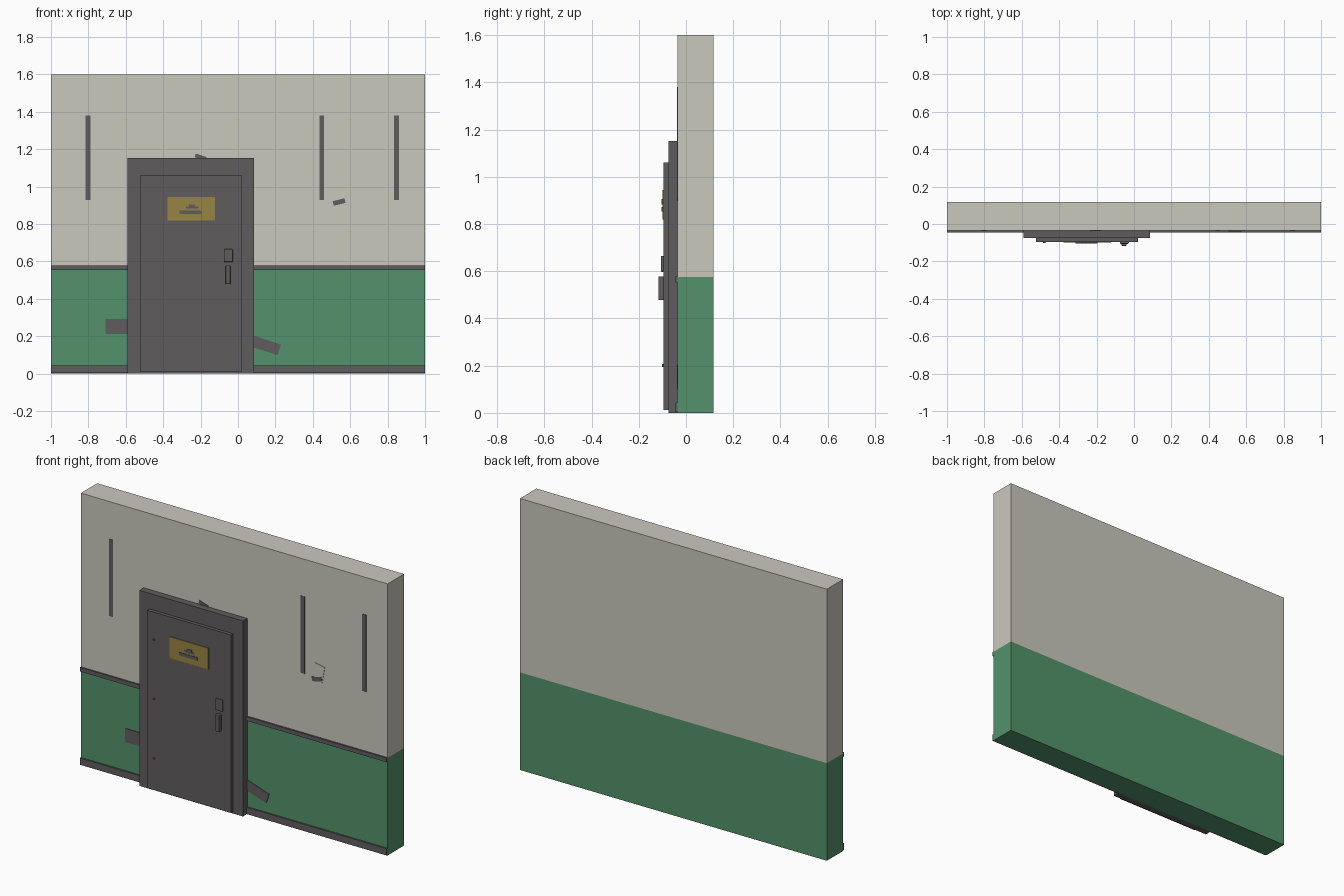
import bpy, math
from mathutils import Matrix

cube = bpy.data.objects.get("Cube")
if cube:
    bpy.data.objects.remove(cube, do_unlink=True)


def material(name, rgb):
    m = bpy.data.materials.new(name)
    m.use_nodes = True
    m.diffuse_color = (*rgb, 1)
    m.node_tree.nodes["Principled BSDF"].inputs["Base Color"].default_value = (*rgb, 1)
    return m


CREAM = material("cream plaster", (0.59, 0.58, 0.51))
GREEN = material("green paint", (0.085, 0.29, 0.145))
GREY = material("dark grey metal", (0.115, 0.108, 0.109))
YELLOW = material("dull yellow", (0.31, 0.235, 0.055))

WALL = -0.035   # front face of the wall
FRAME = -0.075  # front face of the door frame
DOOR = -0.095   # front face of the door leaf


def box(name, mat, x, y, z, tilt=0.0, pitch=0.0, bevel=0.0):
    """Box from (min, max) ranges; tilt turns it in the wall plane, pitch leans it."""
    bpy.ops.mesh.primitive_cube_add(size=1)
    ob = bpy.context.object
    ob.name = name
    size = [b - a for a, b in (x, y, z)]
    ob.data.transform(Matrix.Diagonal((*size, 1)))
    ob.location = [(a + b) / 2 for a, b in (x, y, z)]
    ob.rotation_euler = (math.radians(pitch), math.radians(tilt), 0)
    ob.data.materials.append(mat)
    if bevel:
        mod = ob.modifiers.new("soft edge", "BEVEL")
        mod.width, mod.segments = bevel, 2
    return ob


# Wall in two painted bands, with a rail between them and a skirting
box("lower_wall", GREEN, (-1, 1), (WALL, 0.117), (0, 0.575))
box("upper_wall", CREAM, (-1, 1), (WALL, 0.117), (0.575, 1.6))
for side, span in (("right", (-1, -0.58)), ("left", (0.08, 1))):
    box(side + "_wall_rail", GREY, span, (-0.045, WALL), (0.553, 0.577))
    box(side + "_skirting", GREY, span, (-0.044, WALL), (0.003, 0.043))

# Wall strips
for i, x in enumerate((-0.802, 0.448, 0.848)):
    box(f"wall_strip_{i + 1}", GREY, (x - 0.013, x + 0.013), (-0.038, WALL), (0.927, 1.38))

# Door frame and leaf
box("door_frame", GREY, (-0.59, 0.085), (FRAME, WALL), (0, 1.152))
box("door_leaf", GREY, (-0.525, 0.021), (DOOR, FRAME), (0.012, 1.06))

# Sign plate with plain marks
box("sign_plate", YELLOW, (-0.378, -0.124), (DOOR - 0.005, DOOR), (0.82, 0.945))
box("sign_long_mark", GREY, (-0.313, -0.195), (-0.103, -0.099), (0.854, 0.872))
box("sign_short_mark", GREY, (-0.278, -0.212), (-0.103, -0.099), (0.883, 0.893))
box("sign_top_mark", GREY, (-0.262, -0.23), (-0.103, -0.099), (0.893, 0.905))

# Lock and handle
box("lock_case", GREY, (-0.075, -0.028), (-0.106, DOOR), (0.597, 0.665), bevel=0.004)
box("handle_grip", GREY, (-0.066, -0.041), (-0.117, DOOR), (0.478, 0.578), bevel=0.003)

# Rivets on the hinge side
for i, z in enumerate((0.2, 0.55, 0.9)):
    bpy.ops.mesh.primitive_cylinder_add(vertices=12, radius=0.006, depth=0.008,
                                        location=(-0.48, DOOR - 0.003, z),
                                        rotation=(math.pi / 2, 0, 0))
    rivet = bpy.context.object
    rivet.name = f"hinge_rivet_{i + 1}"
    rivet.data.materials.append(GREY)

# Loose plates beside and above the frame
box("right_plate", GREY, (-0.708, -0.58), (-0.039, WALL), (0.213, 0.293))
box("left_plate", GREY, (0.05, 0.225), (-0.039, WALL), (0.124, 0.184), tilt=18)
box("top_plate", GREY, (-0.23, -0.17), (-0.038, WALL), (1.148, 1.168), tilt=18)

# Note on the wall, its lower end lifting off
box("wall_note", CREAM, (0.514, 0.583), (-0.037, WALL), (0.907, 1.005), tilt=10)
box("note_lower_end", GREY, (0.508, 0.573), (-0.039, WALL), (0.905, 0.93), tilt=-14)
